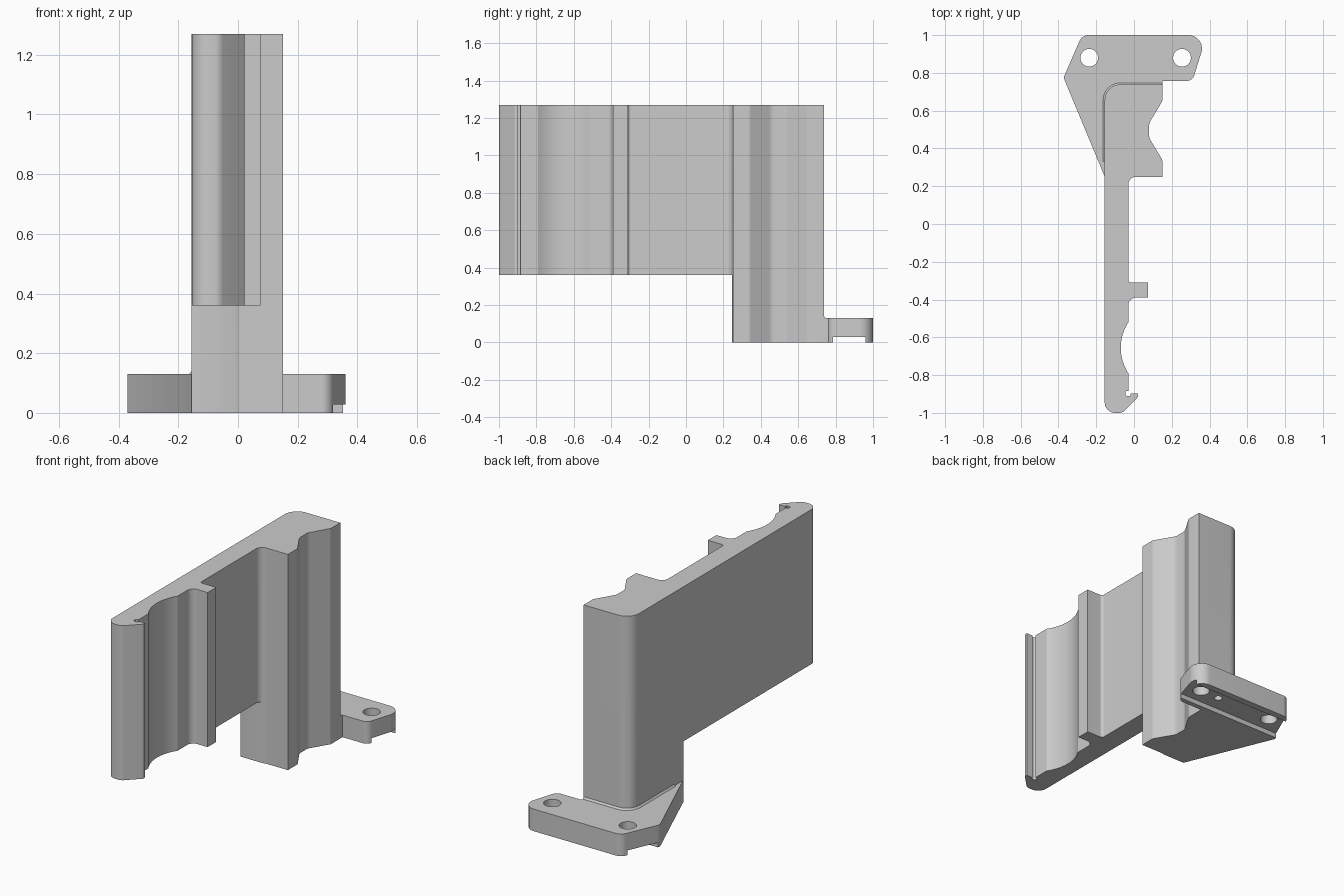
import bpy, bmesh, math
from mathutils import Vector

if "Cube" in bpy.data.objects:
    bpy.data.objects.remove(bpy.data.objects["Cube"])


def rounded(corners, steps=8):
    """Turn (x, y, radius) corners into an outline with filleted corners."""
    out = []
    for i, (x, y, r) in enumerate(corners):
        p = Vector((x, y))
        if r == 0:
            out.append(p)
            continue
        a = (Vector(corners[i - 1][:2]) - p).normalized()
        b = (Vector(corners[(i + 1) % len(corners)][:2]) - p).normalized()
        half = a.angle(b) / 2
        c = p + (a + b).normalized() * (r / math.sin(half))
        s = p + a * (r / math.tan(half)) - c
        e = p + b * (r / math.tan(half)) - c
        for k in range(steps + 1):
            d = s.lerp(e, k / steps).normalized() * r
            out.append(c + d)
    return out


def prism(name, outline, z0, z1, top=None):
    """Solid between an outline at z0 and a matching outline at z1."""
    bm = bmesh.new()
    lo = [bm.verts.new((p[0], p[1], z0)) for p in outline]
    hi = [bm.verts.new((p[0], p[1], z1)) for p in (top or outline)]
    n = len(lo)
    bm.faces.new(lo[::-1])
    bm.faces.new(hi)
    for i in range(n):
        j = (i + 1) % n
        bm.faces.new((lo[i], lo[j], hi[j], hi[i]))
    bmesh.ops.recalc_face_normals(bm, faces=bm.faces)
    me = bpy.data.meshes.new(name)
    bm.to_mesh(me)
    bm.free()
    ob = bpy.data.objects.new(name, me)
    bpy.context.collection.objects.link(ob)
    return ob


def box(name, x0, x1, y0, y1, z0, z1):
    return prism(name, [(x0, y0), (x1, y0), (x1, y1), (x0, y1)], z0, z1)


def circle(x, y, r, n=32):
    return [(x + r * math.cos(2 * math.pi * k / n),
             y + r * math.sin(2 * math.pi * k / n)) for k in range(n)]


def combine(target, other, op):
    """Apply a boolean and remove the helper object."""
    m = target.modifiers.new(op, 'BOOLEAN')
    m.operation, m.solver, m.object = op, 'EXACT', other
    bpy.context.view_layer.objects.active = target
    bpy.ops.object.modifier_apply(modifier=m.name)
    bpy.data.objects.remove(other)


# Shallow cradle arc in the wall
span = math.asin(0.135 / 0.248)
cradle = [(0.178 - 0.248 * math.cos(t), -0.655 + 0.248 * math.sin(t), 0)
          for t in [span * (k / 8 - 1) for k in range(17)]]

# Wall and post share one profile: hook, cradle, rib, notched post
profile = rounded([
    (-0.155, -1.0, 0.055), (-0.062, -1.0, 0.04), (0.022, -0.915, 0.01),
    (0.022, -0.897, 0), (-0.016, -0.897, 0), (-0.02, -0.91, 0),
    (-0.045, -0.91, 0.008), (-0.045, -0.885, 0.006), (-0.03, -0.885, 0),
    *cradle,
    (-0.03, -0.39, 0.04), (0.075, -0.39, 0), (0.075, -0.31, 0),
    (-0.03, -0.31, 0.015), (-0.03, 0.25, 0.04), (0.15, 0.25, 0),
    (0.15, 0.34, 0.03), (0.08, 0.457, 0.05), (0.08, 0.533, 0.05),
    (0.15, 0.65, 0.03), (0.15, 0.738, 0), (-0.155, 0.738, 0.08)])
bracket = prism("bracket", profile, 0, 1.27)

# The wall stops above the ground; only the post reaches it
combine(bracket, box("wall_clearance", -0.5, 0.5, -1.2, 0.245, -0.1, 0.36), 'DIFFERENCE')

# Mounting foot
foot = prism("foot", rounded([
    (-0.154, 0.248, 0), (0.0, 0.3, 0), (0.12, 0.7, 0), (0.15, 0.735, 0),
    (0.15, 0.758, 0), (0.31, 0.758, 0.04), (0.385, 1.0, 0.07),
    (-0.275, 1.0, 0.05), (-0.373, 0.775, 0.03)]), 0, 0.13)

# Channel under the foot, two screw holes and a blind pin hole
combine(foot, box("channel_cutter", -0.6, 0.6, 0.787, 0.96, -0.1, 0.028), 'DIFFERENCE')
for x, r, top in ((-0.237, 0.047, 0.3), (0.254, 0.047, 0.3), (0.13, 0.022, 0.09)):
    combine(foot, prism("hole_cutter", circle(x, 0.88, r), -0.1, top), 'DIFFERENCE')
combine(bracket, foot, 'UNION')


# Small fillet skirt where the post meets the foot
def skirt(d):
    return rounded([(-0.154 - d, 0.33, 0), (0.0, 0.33, 0), (0.06, 0.7, 0),
                    (0.149, 0.72, 0), (0.149, 0.737 + d, 0),
                    (-0.154 - d, 0.737 + d, 0.08 + d)])


combine(bracket, prism("skirt", skirt(0.017), 0.12, 0.145, skirt(-0.002)), 'UNION')

bpy.ops.object.select_all(action='DESELECT')
bracket.select_set(True)
bpy.context.view_layer.objects.active = bracket
bpy.ops.object.shade_smooth_by_angle(angle=math.radians(25))
